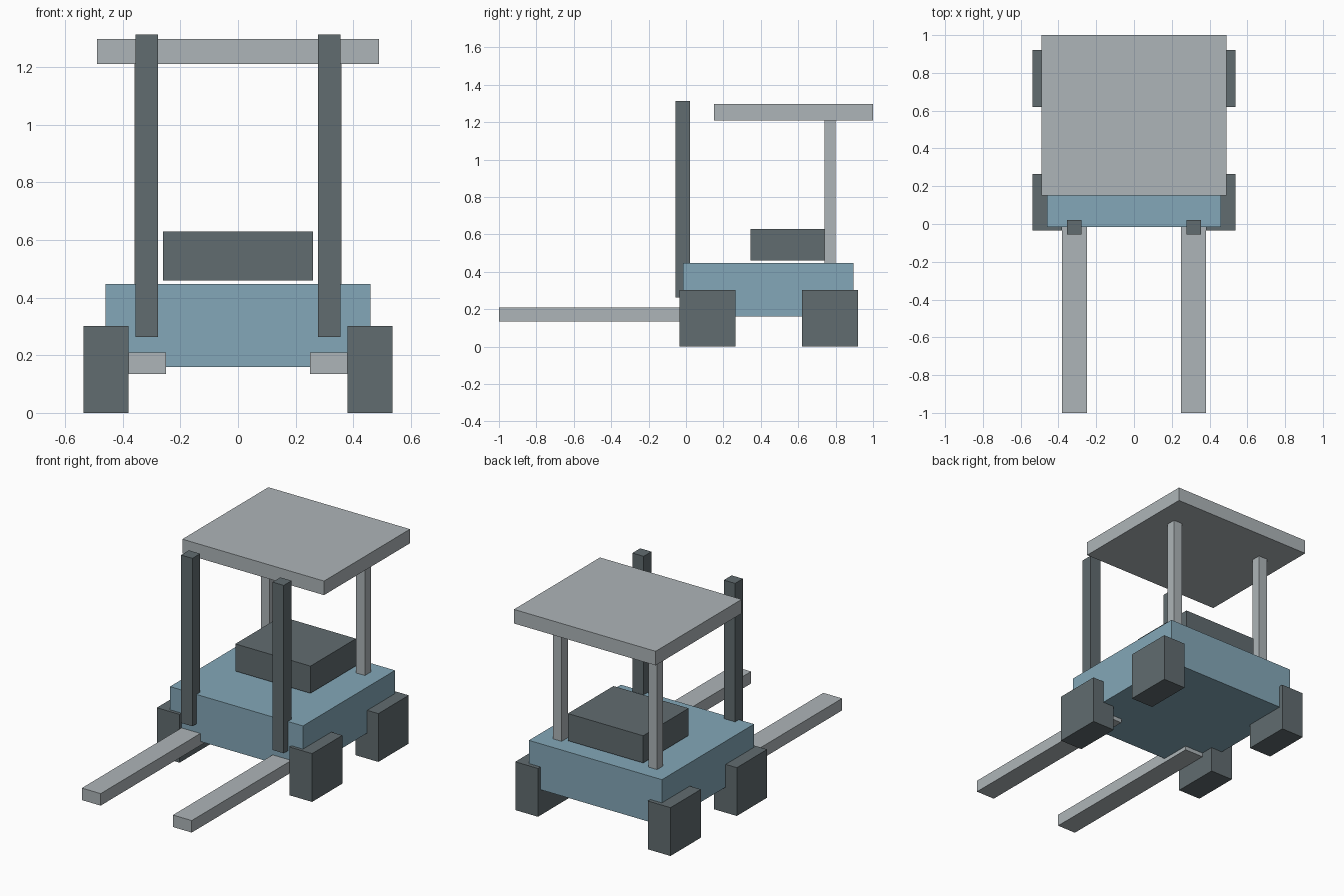
import bpy

cube = bpy.data.objects.get("Cube")
if cube:
    bpy.data.objects.remove(cube, do_unlink=True)


def material(name, rgb):
    mat = bpy.data.materials.new(name)
    mat.use_nodes = True
    mat.diffuse_color = (*rgb, 1)
    mat.node_tree.nodes["Principled BSDF"].inputs["Base Color"].default_value = (*rgb, 1)
    return mat


blue = material("dusty blue", (0.23, 0.39, 0.48))
light = material("light grey", (0.42, 0.46, 0.48))
dark = material("dark slate", (0.12, 0.15, 0.16))


def box(name, x, y, z, mat):
    """Box spanning the given (low, high) range on each axis."""
    spans = (x, y, z)
    bpy.ops.mesh.primitive_cube_add(size=1, location=[(a + b) / 2 for a, b in spans])
    obj = bpy.context.object
    obj.name = name
    obj.scale = [b - a for a, b in spans]
    bpy.ops.object.transform_apply(location=False, rotation=False, scale=True)
    obj.data.materials.append(mat)


def pair(name, x, y, z, mat):
    """The same box on the left (+x) and the right (-x)."""
    box("left_" + name, x, y, z, mat)
    box("right_" + name, (-x[1], -x[0]), y, z, mat)


# Chassis, seat and roof
box("body", (-0.46, 0.46), (-0.015, 0.895), (0.16, 0.447), blue)
box("seat", (-0.26, 0.26), (0.345, 0.795), (0.46, 0.63), dark)
box("roof", (-0.49, 0.49), (0.15, 1.0), (1.21, 1.298), light)

# Roof posts, lifting mast and forks
pair("roof_post", (0.30, 0.36), (0.74, 0.80), (0.447, 1.21), light)
pair("mast", (0.277, 0.355), (-0.055, 0.022), (0.263, 1.313), dark)
pair("fork", (0.25, 0.38), (-1.0, 0.18), (0.135, 0.21), light)

# Blocky wheels
pair("front_wheel", (0.38, 0.537), (-0.035, 0.265), (0, 0.302), dark)
pair("rear_wheel", (0.38, 0.537), (0.62, 0.92), (0, 0.302), dark)
